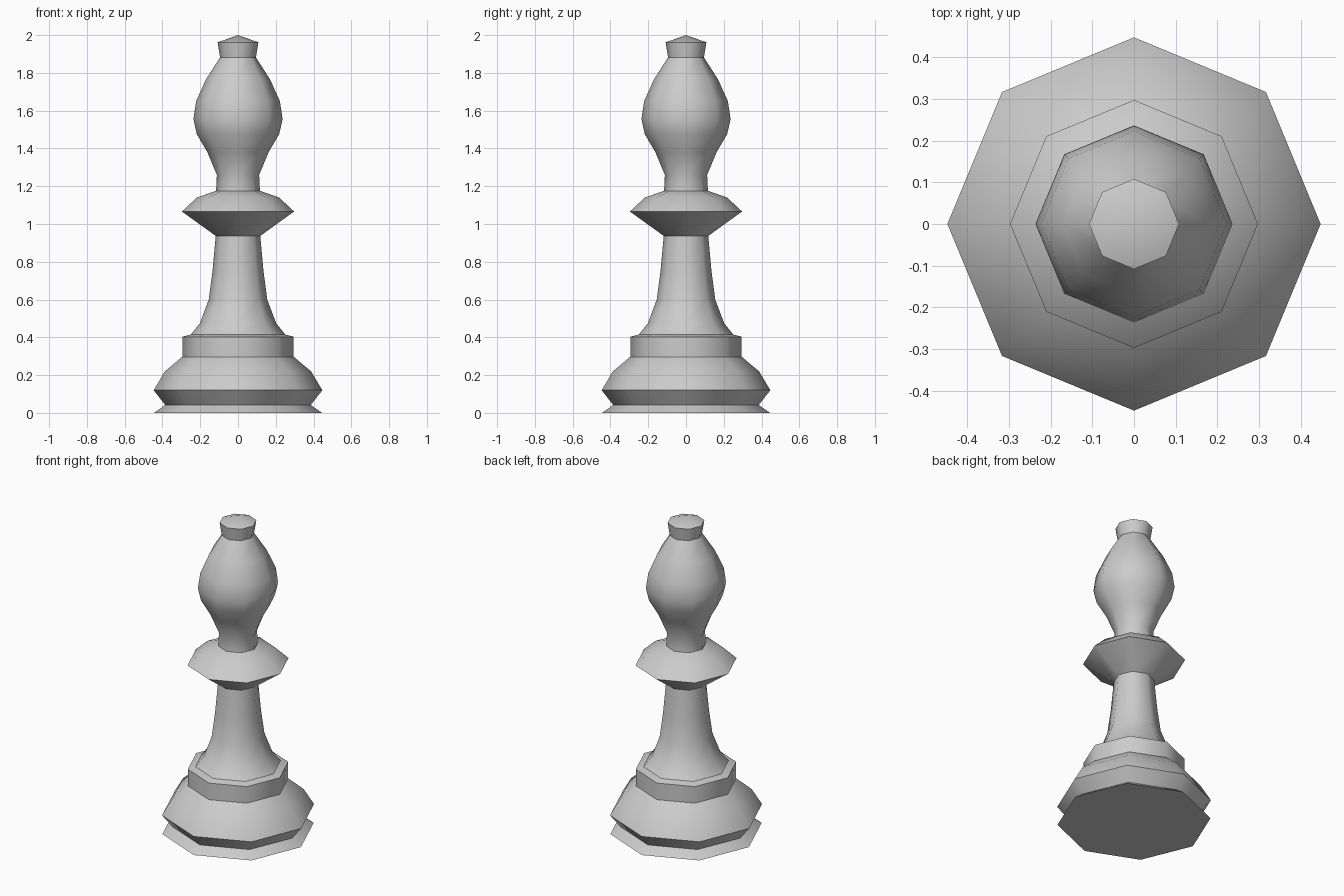
import bpy, bmesh
from math import cos, sin, pi

if "Cube" in bpy.data.objects:
    bpy.data.objects.remove(bpy.data.objects["Cube"])

SIDES = 8

# Turned profile, bottom to top: (radius, height, crisp ring?)
base = [(0.445, 0.0, 1), (0.385, 0.042, 1), (0.447, 0.12, 1), (0.387, 0.22, 0),
        (0.295, 0.297, 1), (0.295, 0.403, 1), (0.25, 0.415, 1)]
stem = [(0.202, 0.475, 0), (0.155, 0.6, 0), (0.135, 0.75, 0), (0.118, 0.937, 1)]
collar = [(0.297, 1.066, 1), (0.218, 1.14, 0), (0.116, 1.176, 1)]
head = [(0.112, 1.26, 0), (0.162, 1.38, 0), (0.218, 1.475, 0), (0.236, 1.555, 0),
        (0.222, 1.65, 0), (0.17, 1.765, 0), (0.095, 1.882, 1)]
finial = [(0.108, 1.962, 1)]
profile = base + stem + collar + head + finial

bm = bmesh.new()
rings = [[bm.verts.new((r * cos(2 * pi * i / SIDES), r * sin(2 * pi * i / SIDES), z))
          for i in range(SIDES)] for r, z, _ in profile]
tip = bm.verts.new((0, 0, 2.0))

# Turned walls
for low, high in zip(rings, rings[1:]):
    for i in range(SIDES):
        j = (i + 1) % SIDES
        bm.faces.new((low[i], low[j], high[j], high[i]))

# Pointed cap and flat underside
for i in range(SIDES):
    bm.faces.new((rings[-1][i], rings[-1][(i + 1) % SIDES], tip))
bm.faces.new(rings[0][::-1])

# Smooth shading with crisp rings
for f in bm.faces:
    f.smooth = len(f.verts) < SIDES
for ring, (_, _, crisp) in zip(rings, profile):
    for i in range(SIDES):
        bm.edges.get((ring[i], ring[(i + 1) % SIDES])).smooth = not crisp

bm.normal_update()
mesh = bpy.data.meshes.new("chess_piece")
bm.to_mesh(mesh)
bm.free()
bpy.context.collection.objects.link(bpy.data.objects.new("chess_piece", mesh))
